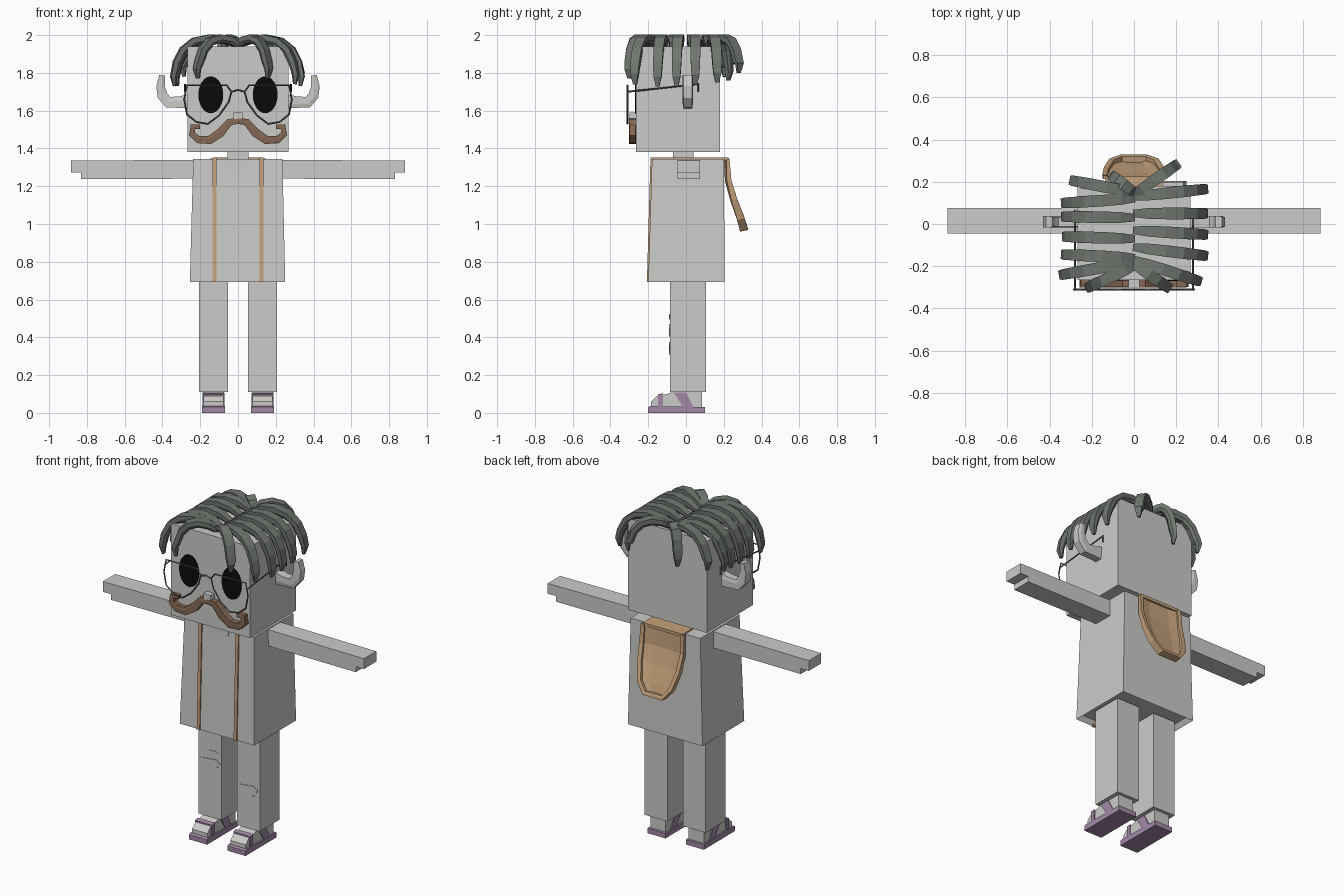
import bpy, bmesh, math
from mathutils import Vector

cube = bpy.data.objects.get("Cube")
if cube:
    bpy.data.objects.remove(cube)


def material(name, rgb):
    m = bpy.data.materials.new(name)
    m.use_nodes = True
    m.diffuse_color = (*rgb, 1)
    m.node_tree.nodes["Principled BSDF"].inputs["Base Color"].default_value = (*rgb, 1)
    return m


PALE = material("pale_grey", (0.6, 0.6, 0.59))
HAIR = material("grey_hair", (0.16, 0.18, 0.16))
BLACK = material("black", (0.003, 0.003, 0.003))
WIRE = material("dark_wire", (0.1, 0.1, 0.1))
BROWN = material("brown", (0.24, 0.14, 0.09))
TAN = material("tan", (0.56, 0.36, 0.2))
PURPLE = material("purple", (0.36, 0.25, 0.38))


def finish(name, bm, mat):
    bmesh.ops.recalc_face_normals(bm, faces=bm.faces)
    me = bpy.data.meshes.new(name)
    bm.to_mesh(me)
    bm.free()
    ob = bpy.data.objects.new(name, me)
    me.materials.append(mat)
    bpy.context.collection.objects.link(ob)
    return ob


def loft(name, rings, mat):
    """Join equal rings of points and cap both ends."""
    bm = bmesh.new()
    vs = [[bm.verts.new(p) for p in r] for r in rings]
    n = len(vs[0])
    for a, b in zip(vs, vs[1:]):
        for i in range(n):
            bm.faces.new((a[i], a[(i + 1) % n], b[(i + 1) % n], b[i]))
    bm.faces.new(vs[0][::-1])
    bm.faces.new(vs[-1])
    return finish(name, bm, mat)


def rect(x0, x1, y0, y1, z):
    return [(x0, y0, z), (x1, y0, z), (x1, y1, z), (x0, y1, z)]


def box(name, x0, x1, y0, y1, z0, z1, mat):
    return loft(name, [rect(x0, x1, y0, y1, z0), rect(x0, x1, y0, y1, z1)], mat)


def prism_y(name, pts, y0, y1, mat):
    return loft(name, [[(x, y, z) for x, z in pts] for y in (y0, y1)], mat)


def prism_x(name, pts, x0, x1, mat):
    return loft(name, [[(x, y, z) for y, z in pts] for x in (x0, x1)], mat)


def sweep(name, path, side, sizes, mat, cut=0.6):
    """Bevelled band along a path; sizes hold (width, thickness) per point."""
    path = [Vector(p) for p in path]
    side = Vector(side).normalized()
    rings = []
    for i, p in enumerate(path):
        t = (path[min(i + 1, len(path) - 1)] - path[max(i - 1, 0)]).normalized()
        s = (side - t * side.dot(t)).normalized()
        n = s.cross(t)
        w, h = sizes[i][0] / 2, sizes[i][1] / 2
        prof = [(-w, -h), (w, -h), (w, h * 0.3), (w * cut, h), (-w * cut, h), (-w, h * 0.3)]
        rings.append([p + s * a + n * b for a, b in prof])
    return loft(name, rings, mat)


def wire(name, pts, closed=False):
    cu = bpy.data.curves.new(name, "CURVE")
    cu.dimensions = "3D"
    cu.bevel_depth, cu.bevel_resolution = 0.005, 0
    sp = cu.splines.new("POLY")
    sp.points.add(len(pts) - 1)
    for q, p in zip(sp.points, pts):
        q.co = (*p, 1)
    sp.use_cyclic_u = closed
    cu.materials.append(WIRE)
    bpy.context.collection.objects.link(bpy.data.objects.new(name, cu))


# Body core
box("head", -0.267, 0.267, -0.265, 0.18, 1.38, 1.94, PALE)
box("neck", -0.055, 0.055, -0.07, 0.04, 1.33, 1.39, PALE)
loft("coat", [rect(-0.235, 0.23, -0.18, 0.18, 0.72), rect(-0.255, 0.25, -0.2, 0.205, 0.692),
              rect(-0.237, 0.235, -0.18, 0.2, 1.345)], PALE)
prism_y("collar", [(-0.07, 1.344), (-0.06, 1.3), (0, 1.265), (0.06, 1.3), (0.07, 1.344)],
        -0.186, -0.179, PALE)
box("nose", -0.025, 0.025, -0.3, -0.26, 1.555, 1.59, PALE)

for s, label in ((1, "left"), (-1, "right")):
    # Arms with a step at the fingertips
    prism_y(label + "_arm", [(s * x, z) for x, z in (
        (0.22, 1.24), (0.83, 1.238), (0.83, 1.272), (0.885, 1.272), (0.885, 1.335), (0.22, 1.34))],
        -0.045, 0.075, PALE)

    # Ears curling upwards
    ear = [((0.25, 1.65), 0.08), ((0.31, 1.645), 0.06), ((0.37, 1.645), 0.06),
           ((0.4, 1.68), 0.055), ((0.41, 1.73), 0.045), ((0.402, 1.787), 0.03)]
    sweep(label + "_ear", [(s * x, 0.01, z) for (x, z), _ in ear], (0, 1, 0),
          [(0.055, h) for _, h in ear], PALE, 0.8)

    # Eyes
    ring = [math.tau * i / 24 for i in range(24)]
    prism_y(label + "_eye", [(s * 0.144 + 0.066 * math.cos(a), 1.684 + 0.098 * math.sin(a))
                             for a in ring], -0.271, -0.263, BLACK)

    # Glasses
    lens = [(0.035, 1.7), (0.06, 1.735), (0.27, 1.735), (0.285, 1.66), (0.27, 1.58),
            (0.22, 1.54), (0.16, 1.53), (0.1, 1.575), (0.05, 1.645)]
    wire(label + "_lens_frame", [(s * x, -0.31, z) for x, z in lens], True)
    wire(label + "_temple", [(s * 0.28, y, z) for y, z in (
        (-0.31, 1.7), (0.065, 1.74), (0.065, 1.7))])

    # Moustache half
    path = [(0, 1.545), (0.045, 1.54), (0.095, 1.482), (0.15, 1.445), (0.21, 1.447),
            (0.243, 1.475), (0.24, 1.515), (0.2, 1.515)]
    thick = (0.03, 0.038, 0.048, 0.045, 0.04, 0.035, 0.03, 0.022)
    sweep(label + "_moustache", [(s * x, -0.283, z) for x, z in path], (0, 1, 0),
          [(0.035, t) for t in thick], BROWN, 0.85)

    # Coat straps over the shoulders
    x0, x1 = sorted((s * 0.115, s * 0.135))
    loft(label + "_strap_front", [rect(x0, x1, -0.207, -0.19, 0.692),
                                  rect(x0, x1, -0.188, -0.17, 1.352)], TAN)
    box(label + "_strap_top", x0, x1, -0.186, 0.215, 1.34, 1.352, TAN)

    # Legs, feet and sandals
    x0, x1 = sorted((s * 0.053, s * 0.207))
    box(label + "_leg", x0, x1, -0.085, 0.105, 0.11, 0.71, PALE)
    c = s * 0.13
    prism_x(label + "_foot", [(-0.185, 0.025), (-0.185, 0.06), (-0.155, 0.088), (-0.1, 0.1),
                              (-0.06, 0.115), (0.085, 0.115), (0.085, 0.025)],
            c - 0.052, c + 0.052, PALE)
    prism_x(label + "_sole", [(-0.2, 0), (-0.2, 0.03), (-0.19, 0.036), (0.1, 0.03), (0.1, 0)],
            c - 0.061, c + 0.061, PURPLE)
    prism_x(label + "_toe_strap", [(-0.148, 0.03), (-0.148, 0.098), (-0.122, 0.104),
                                   (-0.122, 0.03)], c - 0.058, c + 0.058, PURPLE)
    prism_x(label + "_ankle_strap", [(-0.015, 0.03), (-0.065, 0.108), (0.0, 0.108),
                                     (0.04, 0.03)], c - 0.057, c + 0.057, PURPLE)

wire("glasses_bridge", [(-0.035, -0.31, 1.7), (0, -0.31, 1.71), (0.035, -0.31, 1.7)])

# Torn knees
for name, cx, cz, w, h in (("right_knee_tear", -0.13, 0.44, 0.07, 0.035),
                           ("right_small_tear", -0.11, 0.51, 0.035, 0.015),
                           ("left_knee_tear", 0.125, 0.345, 0.07, 0.035)):
    prism_y(name, [(cx + w * a, cz + h * b) for a, b in (
        (-1, 0.5), (-0.6, -0.9), (0.5, -1), (1, 0.3), (0.6, 0.9), (-0.4, 0.7))],
        -0.089, -0.084, PALE)

# Hood hanging down the back
half = [(0.135, 0.222, 1.345), (0.137, 0.228, 1.23), (0.13, 0.255, 1.13),
        (0.105, 0.29, 1.03), (0.06, 0.305, 0.975)]
bm = bmesh.new()
rows = [[bm.verts.new((k * x, y + d, z)) for k, d in ((-1, 0), (-0.5, -0.01), (0.5, -0.01), (1, 0))]
        for x, y, z in half]
for a, b in zip(rows, rows[1:]):
    for i in range(3):
        bm.faces.new((a[i], a[i + 1], b[i + 1], b[i]))
panel = finish("hood_panel", bm, TAN)
panel.modifiers.new("thickness", "SOLIDIFY").thickness = 0.012
rim = half + [(-x, y, z) for x, y, z in reversed(half)]
sweep("hood_rim", rim, (0, 1, 0.2),
      [(0.016 + 0.028 * (1.345 - p[2]) / 0.37, 0.024) for p in rim], TAN, 0.8)
box("hood_yoke", -0.135, 0.135, 0.09, 0.225, 1.335, 1.353, TAN)

# Hair locks from the centre parting: root y, end x, end y, end height
locks = [(0.15, -0.29, 0.205, 1.78), (0.15, -0.1, 0.225, 1.76), (0.12, -0.33, 0.1, 1.75),
         (0.03, -0.33, 0.035, 1.74), (-0.07, -0.325, -0.06, 1.73), (-0.16, -0.33, -0.145, 1.73),
         (-0.18, -0.34, -0.24, 1.73), (-0.2, -0.215, -0.3, 1.77),
         (0.14, 0.2, 0.28, 1.8), (0.13, 0.335, 0.165, 1.75), (0.05, 0.335, 0.05, 1.74),
         (-0.03, 0.335, -0.05, 1.73), (-0.11, 0.335, -0.15, 1.73), (-0.17, 0.305, -0.27, 1.74),
         (-0.19, 0.16, -0.3, 1.77)]
arc = [(0, 0.0), (0.2, 0.027), (0.45, 0.036), (0.68, 0.02), (0.85, -0.025), (0.95, -0.09)]
widths = (0.035, 0.05, 0.055, 0.055, 0.052, 0.05, 0.042, 0.02)
for i, (ry, ex, ey, ez) in enumerate(locks):
    root, end = Vector((0, ry, 1.945)), Vector((ex, ey, 1.945))
    along = (end - root).normalized()
    path = [root.lerp(end, t) + Vector((0, 0, h)) for t, h in arc]
    path += [Vector((ex, ey, ez + 0.05)), Vector((ex, ey, ez)) - along * 0.005]
    across = along.cross(Vector((0, 0, -1)))
    sweep("hair_lock_%d" % (i + 1), path, across,
          [(w, 0.8 * w) for w in widths], HAIR, 0.55)
